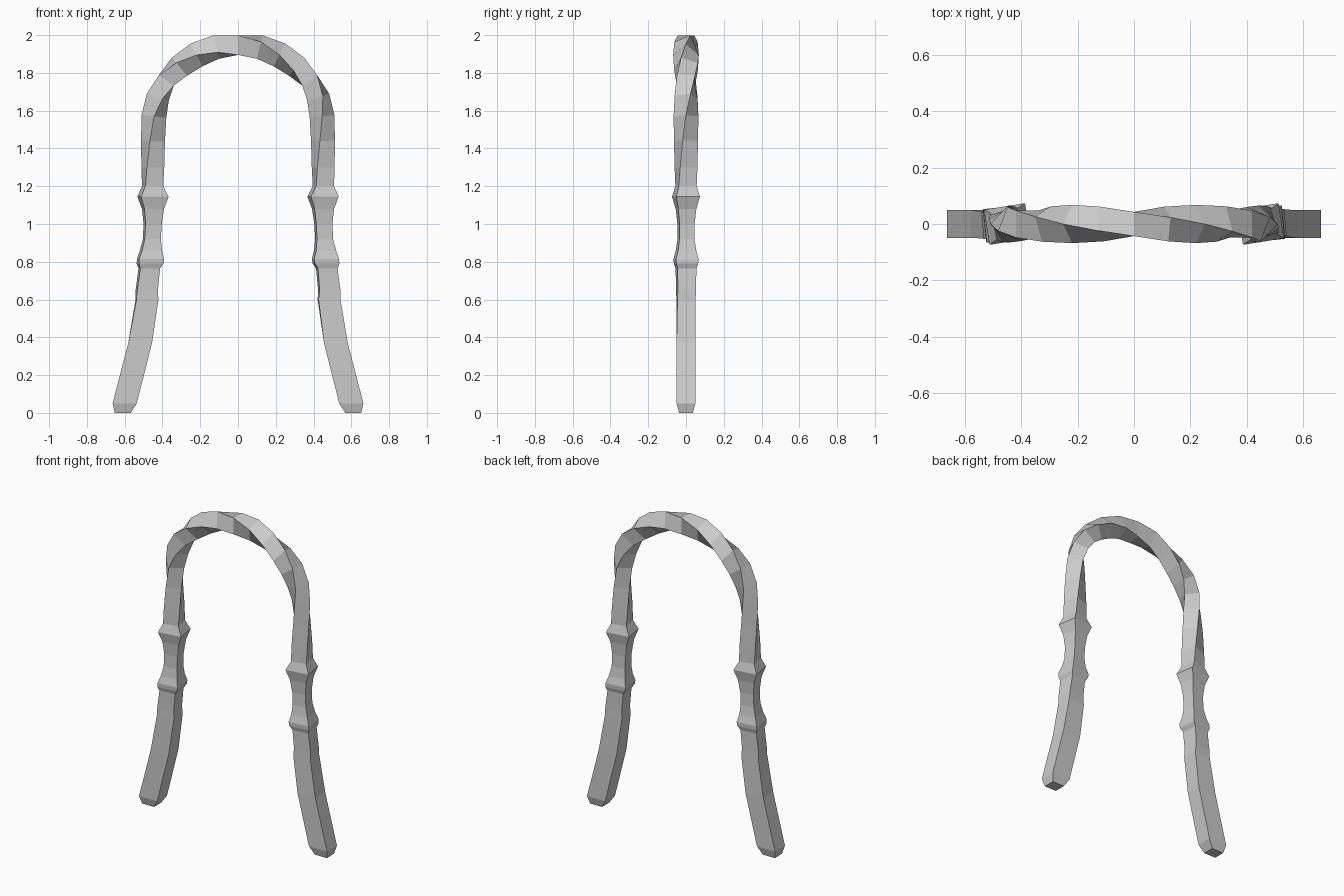
import bpy, bmesh
from math import sin, cos, radians
from mathutils import Vector, Matrix

if "Cube" in bpy.data.objects:
    bpy.data.objects.remove(bpy.data.objects["Cube"])

# Stations of one half, apex to foot: x, z, half depth in plane, half width in y, twist
arch = [
    (0.0, 1.947, .052, .043, 0), (.115, 1.937, .050, .046, 22.5),
    (.22, 1.895, .048, .048, 45), (.31, 1.833, .048, .048, 67.5),
    (.38, 1.76, .048, .048, 90), (.425, 1.67, .046, .047, 112.5),
    (.445, 1.57, .046, .047, 135), (.45, 1.44, .046, .047, 150),
]
leg = [
    (.451, 1.30, .048, .048, 162), (.452, 1.20, .048, .048, 169),
    (.450, 1.145, .074, .063, 171), (.450, 1.08, .052, .048, 172),
    (.452, 1.00, .043, .040, 172), (.456, .92, .043, .040, 173),
    (.461, .86, .053, .048, 173), (.463, .815, .066, .060, 174),
    (.466, .79, .065, .058, 174), (.470, .765, .052, .050, 174),
    (.483, .65, .055, .048, 175), (.482, .60, .058, .048, 177),
    (.518, .37, .063, .050, 180), (.600, .05, .064, .050, 180),
    (.610, 0.0, .042, .036, 180),
]
stations = arch + leg
CORNERS = [(1, 1), (1, -1), (-1, -1), (-1, 1)]


def section(bm, i):
    """Square cross-section, turned about the path by the twist angle."""
    x, z, a, b, twist = stations[i]
    out = Vector((1, 0, 0))
    if i == 0:
        out = Vector((0, 0, 1))
    elif i < len(arch):
        p, q = stations[i - 1], stations[i + 1]
        out = Vector((p[1] - q[1], 0, q[0] - p[0])).normalized()
    c, s = cos(radians(twist)), sin(radians(twist))
    ring = []
    for u, v in CORNERS:
        n, y = u * a * c + v * b * s, v * b * c - u * a * s
        ring.append(bm.verts.new(Vector((x, y, z)) + out * n))
    return ring


# Half of the twisted bar
bm = bmesh.new()
rings = [section(bm, i) for i in range(len(stations))]
for r0, r1 in zip(rings, rings[1:]):
    for k in range(4):
        j = (k + 1) % 4
        bm.faces.new((r0[k], r0[j], r1[j], r1[k]))
bm.faces.new(rings[-1])

# Other half by half-turn about z, so the twist runs on in the same sense
copy = bmesh.ops.duplicate(bm, geom=bm.verts[:] + bm.edges[:] + bm.faces[:])
verts = [g for g in copy["geom"] if isinstance(g, bmesh.types.BMVert)]
bmesh.ops.rotate(bm, verts=verts, cent=(0, 0, 0), matrix=Matrix.Rotation(radians(180), 3, 'Z'))
bmesh.ops.remove_doubles(bm, verts=bm.verts[:], dist=1e-4)
bmesh.ops.recalc_face_normals(bm, faces=bm.faces[:])

mesh = bpy.data.meshes.new("twisted_arch")
bm.to_mesh(mesh)
bm.free()
bpy.context.collection.objects.link(bpy.data.objects.new("twisted_arch", mesh))
